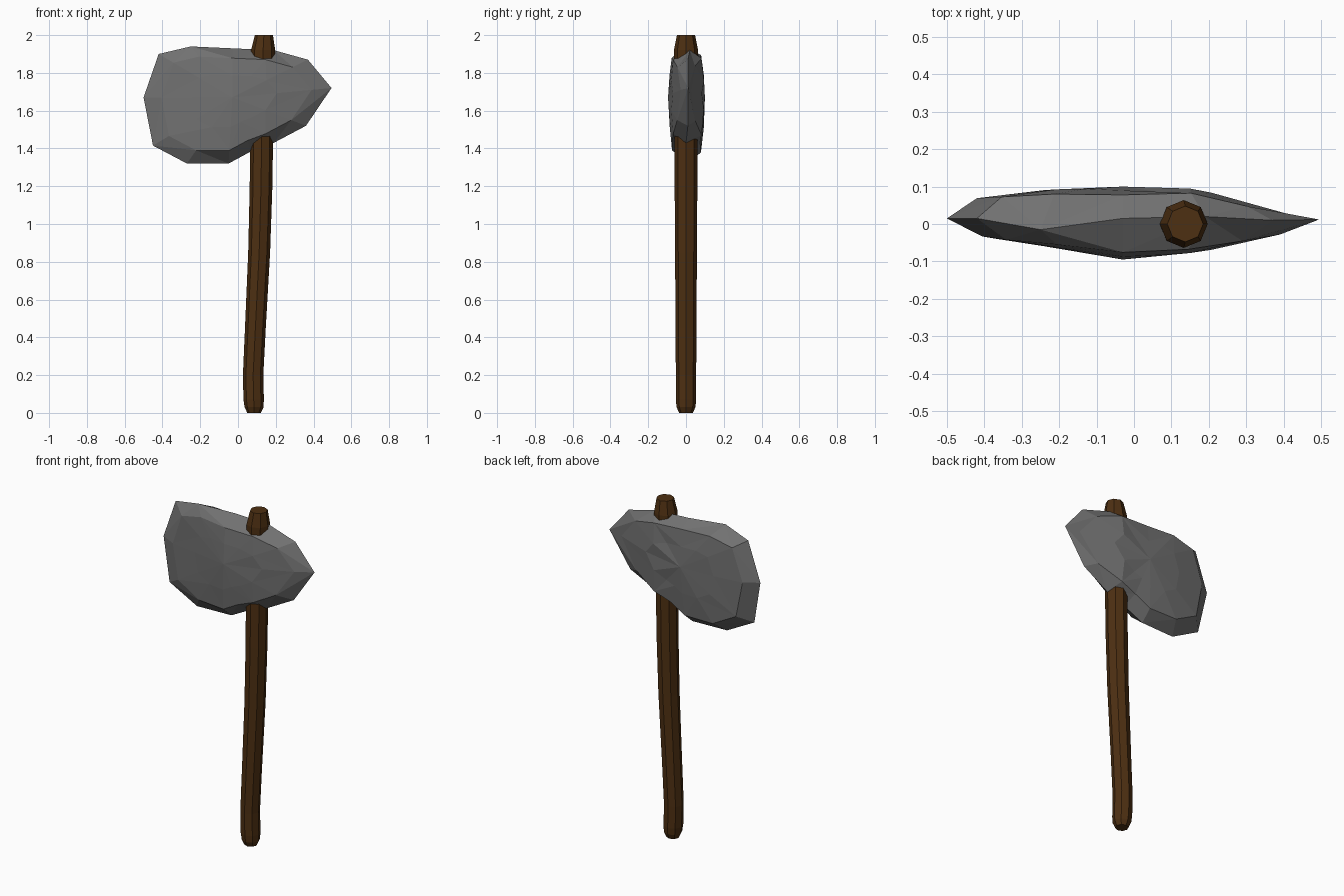
import bpy, bmesh, math
from mathutils import Vector

if "Cube" in bpy.data.objects:
    bpy.data.objects.remove(bpy.data.objects["Cube"])


def material(name, rgb):
    m = bpy.data.materials.new(name)
    m.diffuse_color = (*rgb, 1)
    m.use_nodes = True
    m.node_tree.nodes["Principled BSDF"].inputs["Base Color"].default_value = m.diffuse_color
    return m


def finish(name, bm, mat):
    bmesh.ops.recalc_face_normals(bm, faces=bm.faces)
    me = bpy.data.meshes.new(name)
    bm.to_mesh(me)
    bm.free()
    me.materials.append(mat)
    ob = bpy.data.objects.new(name, me)
    bpy.context.collection.objects.link(ob)
    return ob


def bridge(bm, a, b, tris=False):
    n = len(a)
    for i in range(n):
        j = (i + 1) % n
        if not tris:
            bm.faces.new((a[i], a[j], b[j], b[i]))
        elif i % 2:
            bm.faces.new((a[i], a[j], b[i]))
            bm.faces.new((a[j], b[j], b[i]))
        else:
            bm.faces.new((a[i], a[j], b[j]))
            bm.faces.new((a[i], b[j], b[i]))


def lerp_table(table, x):
    for (x0, y0), (x1, y1) in zip(table, table[1:]):
        if x <= x1:
            t = max(0, (x - x0) / (x1 - x0))
            return y0 + t * (y1 - y0)
    return table[-1][1]


stone = material("grey stone", (0.165, 0.165, 0.165))
wood = material("brown wood", (0.075, 0.029, 0.006))

# Handle: eight-sided bent shaft with tapered ends (z, centre x, radius)
bm = bmesh.new()
rings = []
for z, cx, r in [(0, 0.085, 0.036), (0.03, 0.085, 0.05), (0.07, 0.083, 0.054),
                 (0.2, 0.08, 0.054), (0.45, 0.092, 0.055), (0.85, 0.112, 0.058),
                 (1.2, 0.122, 0.06), (1.55, 0.126, 0.061), (1.92, 0.133, 0.064),
                 (2.0, 0.137, 0.048)]:
    rings.append([bm.verts.new((cx + r * math.cos(k * math.pi / 4),
                                r * math.sin(k * math.pi / 4), z)) for k in range(8)])
for a, b in zip(rings, rings[1:]):
    bridge(bm, a, b)
bm.faces.new(rings[0])
bm.faces.new(rings[-1])
finish("handle", bm, wood)

# Stone head: thin rim outline (x, y, z) with shrinking rings on both sides
rim = [(-0.5, 0.015, 1.67), (-0.42, 0.015, 1.90), (-0.25, -0.015, 1.94),
       (-0.03, 0.015, 1.93), (0.19, 0.02, 1.92), (0.37, 0.01, 1.87),
       (0.495, 0.012, 1.72), (0.36, 0.01, 1.52), (0.19, 0.0, 1.43),
       (0.07, 0.0, 1.385), (-0.05, 0.01, 1.32), (-0.27, 0.0, 1.32),
       (-0.45, 0.0, 1.415)]
centre = Vector((-0.03, 0, 1.67))
# Side depth by x, read from the top outline
front_depth = [(-0.5, -0.015), (-0.38, -0.042), (-0.2, -0.06), (-0.025, -0.083),
               (0.17, -0.072), (0.34, -0.04), (0.5, -0.01)]
back_depth = [(-0.5, 0.05), (-0.42, 0.075), (-0.16, 0.09), (0.08, 0.08),
              (0.17, 0.092), (0.26, 0.06), (0.5, 0.012)]

bm = bmesh.new()
outline = [bm.verts.new(p) for p in rim]
for depth, outer, tip in ((front_depth, 0.8, -0.095), (back_depth, 0.83, 0.1)):
    previous = outline
    for scale, gain in ((outer, 0.92), (0.45, 1.06)):
        ring = []
        for p in rim:
            x = centre.x + (p[0] - centre.x) * scale
            z = centre.z + (p[2] - centre.z) * scale
            ring.append(bm.verts.new((x, lerp_table(depth, x) * gain, z)))
        bridge(bm, previous, ring, True)
        previous = ring
    top = bm.verts.new((centre.x, tip, centre.z))
    for i in range(len(ring)):
        bm.faces.new((ring[i], ring[(i + 1) % len(ring)], top))
finish("stone_head", bm, stone)
